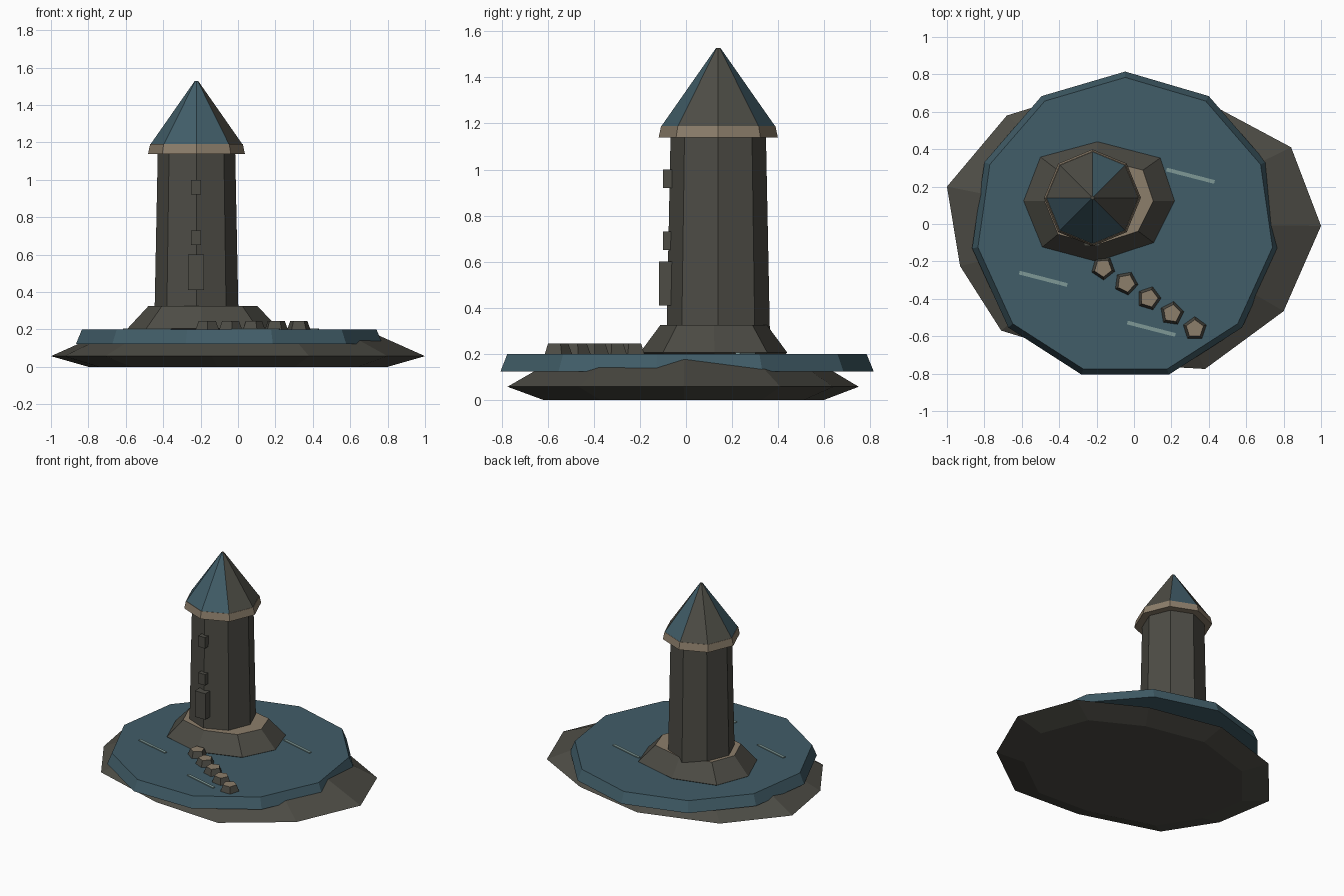
import bpy, bmesh, math
from mathutils import Matrix

if "Cube" in bpy.data.objects:
    bpy.data.objects.remove(bpy.data.objects["Cube"])


def material(name, srgb):
    m = bpy.data.materials.new(name)
    lin = [((c / 255 + 0.055) / 1.055) ** 2.4 for c in srgb]
    m.diffuse_color = (*lin, 1)
    m.use_nodes = True
    m.node_tree.nodes["Principled BSDF"].inputs["Base Color"].default_value = m.diffuse_color
    return m


stone = material("stone grey", (77, 76, 69))
water = material("water blue", (65, 93, 104))
tan = material("sandy tan", (140, 126, 107))
foam = material("pale foam", (126, 152, 150))


def circle(n, rx, ry=None, rot=0):
    ry = ry or rx
    return [(rx * math.cos(math.radians(rot + i * 360 / n)),
             ry * math.sin(math.radians(rot + i * 360 / n))) for i in range(n)]


def loft(name, outline, rings, centre, mats, rule=None):
    """Stack scaled copies of an outline: rings = [(scale, z), ...]."""
    bm = bmesh.new()
    loops = [[bm.verts.new((centre[0] + x * s, centre[1] + y * s, z)) for x, y in outline]
             for s, z in rings]
    n = len(outline)
    bm.faces.new(loops[0][::-1])
    bm.faces.new(loops[-1])
    for a, b in zip(loops, loops[1:]):
        for i in range(n):
            j = (i + 1) % n
            bm.faces.new((a[i], a[j], b[j], b[i]))
    bm.normal_update()
    if rule:
        for f in bm.faces:
            f.material_index = rule(f)
    return finish(name, bm, mats)


def finish(name, bm, mats):
    me = bpy.data.meshes.new(name)
    bm.to_mesh(me)
    bm.free()
    for m in mats:
        me.materials.append(m)
    ob = bpy.data.objects.new(name, me)
    bpy.context.collection.objects.link(ob)
    return ob


def box(name, centre, size, mat, turn=0):
    bm = bmesh.new()
    bmesh.ops.create_cube(bm, size=1)
    bm.transform(Matrix.Translation(centre) @ Matrix.Rotation(math.radians(turn), 4, 'Z')
                 @ Matrix.Diagonal((*size, 1)))
    return finish(name, bm, [mat])


def flat_top(f):
    return 1 if f.normal.z > 0.9 and len(f.verts) > 4 else 0


# Irregular rock island
rock = [(1.0, -0.01), (0.84, 0.41), (0.41, 0.64), (-0.13, 0.75), (-0.68, 0.58), (-1.0, 0.20),
        (-0.93, -0.225), (-0.71, -0.57), (-0.14, -0.745), (0.38, -0.775), (0.80, -0.466)]
loft("rock_island", rock, [(0.8, 0), (1, 0.057), (0.72, 0.182)], (0, 0), [stone])

# Water slab
loft("water_slab", circle(11, 0.827, rot=90), [(1, 0.123), (0.962, 0.2)],
     (-0.047, -0.012), [water])

# Tower foundation with sandy top
base = [(0.407, 0.003), (0.33, 0.233), (-0.005, 0.32), (-0.31, 0.238),
        (-0.40, 0.003), (-0.30, -0.243), (-0.01, -0.32), (0.295, -0.22)]
loft("foundation", base, [(0.8, 0.155), (1, 0.205), (0.72, 0.326)],
     (-0.19, 0.12), [stone, tan], flat_top)

# Tower, eave band and roof share one axis
axis = (-0.222, 0.14)
loft("tower", circle(8, 1), [(0.224, 0.30), (0.207, 1.15)], axis, [stone])
loft("eave_band", circle(8, 1), [(0.259, 1.138), (0.248, 1.19)], axis, [tan])


def roof_rule(f):
    a = math.degrees(math.atan2(f.normal.y, f.normal.x)) % 360
    return 0 if 45 < a < 90 or 180 < a < 315 else 1


loft("roof", circle(8, 1), [(0.247, 1.188), (0.01, 1.527)], axis, [water, stone], roof_rule)

# Door and windows on the front corner
box("door", (-0.225, -0.085, 0.505), (0.085, 0.066, 0.19), stone)
for k, z in enumerate((0.69, 0.96)):
    box(f"window_{k + 1}", (-0.225, -0.072, z), (0.054, 0.056, 0.08), stone)

# Stepping stones
for k in range(5):
    t = k / 4
    loft(f"stepping_stone_{k + 1}", circle(5, 0.067, rot=-16 + 34 * t),
         [(1, 0.195), (0.72, 0.245)],
         (-0.165 + 0.49 * t, -0.235 - 0.325 * t), [stone, tan],
         lambda f: 1 if f.normal.z > 0.9 else 0)

# Ripples on the water
for k, (x, y) in enumerate(((0.302, 0.258), (-0.485, -0.293), (0.093, -0.56))):
    box(f"ripple_{k + 1}", (x, y, 0.202), (0.265, 0.02, 0.007), foam, -14.5)
